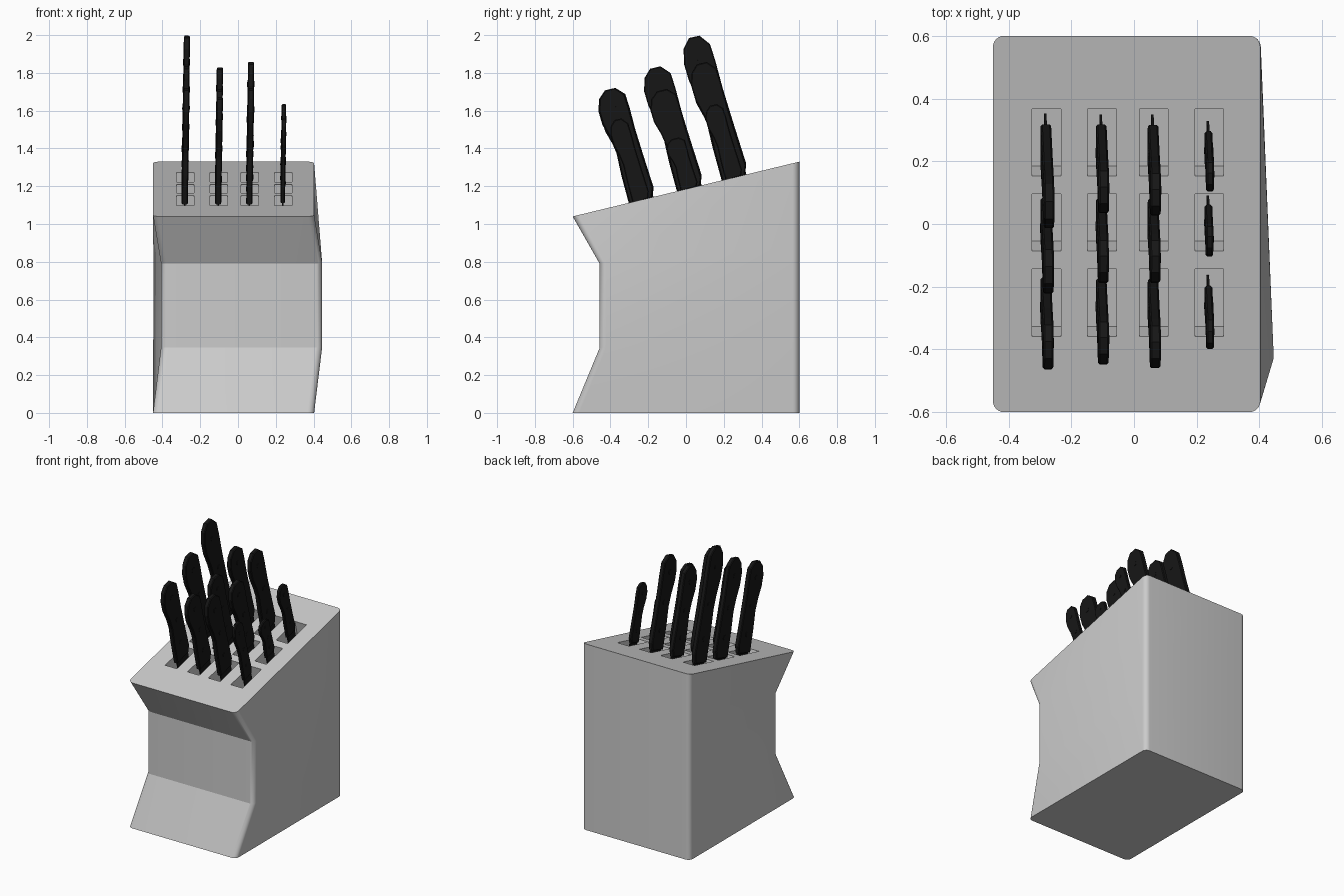
import bpy, bmesh
from math import pi, sin, cos, atan, radians
from mathutils import Matrix, Vector

if "Cube" in bpy.data.objects:
    bpy.data.objects.remove(bpy.data.objects["Cube"])

SLOPE = 0.29 / 1.2
TILT = atan(SLOPE)
COLS = [-0.282, -0.105, 0.060, 0.237]
ROWS = [(-0.251, 0.215), (0.005, 0.182), (0.260, 0.214)]   # slot centre y, slot length

black = bpy.data.materials.new("black_plastic")
black.diffuse_color = (0.008, 0.008, 0.008, 1)
black.use_nodes = True
black.node_tree.nodes["Principled BSDF"].inputs["Base Color"].default_value = black.diffuse_color


def top_z(y):
    return 1.185 + SLOPE * y


def make_object(name, bm, mat=None):
    bmesh.ops.recalc_face_normals(bm, faces=bm.faces)
    mesh = bpy.data.meshes.new(name)
    bm.to_mesh(mesh)
    bm.free()
    ob = bpy.data.objects.new(name, mesh)
    bpy.context.collection.objects.link(ob)
    if mat:
        mesh.materials.append(mat)
    return ob


def activate(ob):
    bpy.ops.object.select_all(action='DESELECT')
    ob.select_set(True)
    bpy.context.view_layer.objects.active = ob


# Block: rounded rectangles lofted through four levels, waist pushed in and sideways
def block_ring(bm, front, zf, zb, shift, r=0.035, seg=6):
    ring = []
    x0, x1, y0, y1 = -0.45, 0.403, front, 0.6
    corners = [(x1 - r, y1 - r, 0), (x0 + r, y1 - r, 1), (x0 + r, y0 + r, 2), (x1 - r, y0 + r, 3)]
    for cx, cy, q in corners:
        for i in range(seg + 1):
            a = (q + i / seg) * pi / 2
            x, y = cx + r * cos(a), cy + r * sin(a)
            t = (y - y0) / (y1 - y0)
            ring.append(bm.verts.new((x + shift * (1 - t), y, zf + (zb - zf) * t)))
    return ring


bm = bmesh.new()
rings = [block_ring(bm, *lv) for lv in [(-0.6, 0, 0, 0), (-0.457, 0.345, 0.43, 0.044),
                                        (-0.457, 0.79, 0.88, 0.044), (-0.6, 1.04, 1.33, 0)]]
for a, b in zip(rings, rings[1:]):
    n = len(a)
    for i in range(n):
        bm.faces.new((a[i], a[(i + 1) % n], b[(i + 1) % n], b[i]))
bm.faces.new(rings[0])
bm.faces.new(rings[-1])
block = make_object("knife_block", bm)

# Slots: shallow rectangular recesses square to the sloping top
bm = bmesh.new()
for y, length in ROWS:
    for x in COLS:
        m = (Matrix.Translation((x + 0.003, y, top_z(y))) @ Matrix.Rotation(TILT, 4, 'X')
             @ Matrix.Translation((0, 0, -0.0175))
             @ Matrix.Diagonal((0.092, length / cos(TILT), 0.235, 1)))
        bmesh.ops.create_cube(bm, size=1, matrix=m)
cutter = make_object("slot_cutter", bm)
cutter.hide_render = True
mod = block.modifiers.new("slots", 'BOOLEAN')
mod.object = cutter
mod.operation = 'DIFFERENCE'
mod.solver = 'EXACT'
activate(block)
bpy.ops.object.modifier_apply(modifier=mod.name)
bpy.data.objects.remove(cutter)
bpy.ops.object.shade_smooth_by_angle(angle=radians(20))

# Handle outline: (distance to the back, fraction of the length)
PROFILE = [(-0.060, -0.01), (0.068, -0.01), (0.090, 0.07), (0.086, 0.35), (0.084, 0.60),
           (0.088, 0.80), (0.086, 0.92), (0.045, 0.995), (-0.012, 1.0), (-0.055, 0.94),
           (-0.076, 0.84), (-0.076, 0.72), (-0.056, 0.58), (-0.047, 0.45), (-0.056, 0.25)]


def plate(bm, outline, thick):
    face = bm.faces.new([bm.verts.new((-thick / 2, v, u)) for v, u in outline])
    ext = bmesh.ops.extrude_face_region(bm, geom=[face])
    verts = [g for g in ext["geom"] if isinstance(g, bmesh.types.BMVert)]
    bmesh.ops.translate(bm, verts=verts, vec=(thick, 0, 0))


def knife(name, x, y, length, width, thick):
    bm = bmesh.new()
    # handle with chamfered rim
    plate(bm, [(v * width, u * length) for v, u in PROFILE], thick)
    rim = [e for e in bm.edges if abs(e.verts[0].co.x - e.verts[1].co.x) < 1e-5]
    bmesh.ops.bevel(bm, geom=rim, offset=0.005, segments=1, affect='EDGES')
    # blade stub reaching into the slot
    plate(bm, [(-0.05 * width, 0.02), (-0.05 * width, -0.12),
               (0.075 * width, -0.12), (0.075 * width, 0.02)], 0.008)
    # rivets through the handle
    for v, u in [(0.015, 0.2), (0.02, 0.5), (0.008, 0.82)]:
        m = Matrix.Translation((0, v * width, u * length)) @ Matrix.Rotation(pi / 2, 4, 'Y')
        bmesh.ops.create_cone(bm, cap_ends=True, segments=10, radius1=0.017 * width,
                              radius2=0.017 * width, depth=thick + 0.005, matrix=m)
    bm.transform(Matrix.Translation((x, y, top_z(y))) @ Matrix.Rotation(radians(0.9), 4, 'Y')
                 @ Matrix.Rotation(radians(16.5), 4, 'X'))
    make_object(name, bm, black)


# Knives: handle length for each row (front to back) and column
LENGTHS = [(0.61, 0.56, 0.61, 0.445), (0.665, 0.54, 0.54, 0.275), (0.775, 0.60, 0.63, 0.40)]
for r, (y, lengths) in enumerate(zip((-0.245, 0.01, 0.247), LENGTHS)):
    for c, length in enumerate(lengths):
        small = c == 3
        knife(f"knife_row{r + 1}_{c + 1}", COLS[c], y, length,
              0.66 if small else 0.95 if c else 1.0, 0.024 if small else 0.033)
